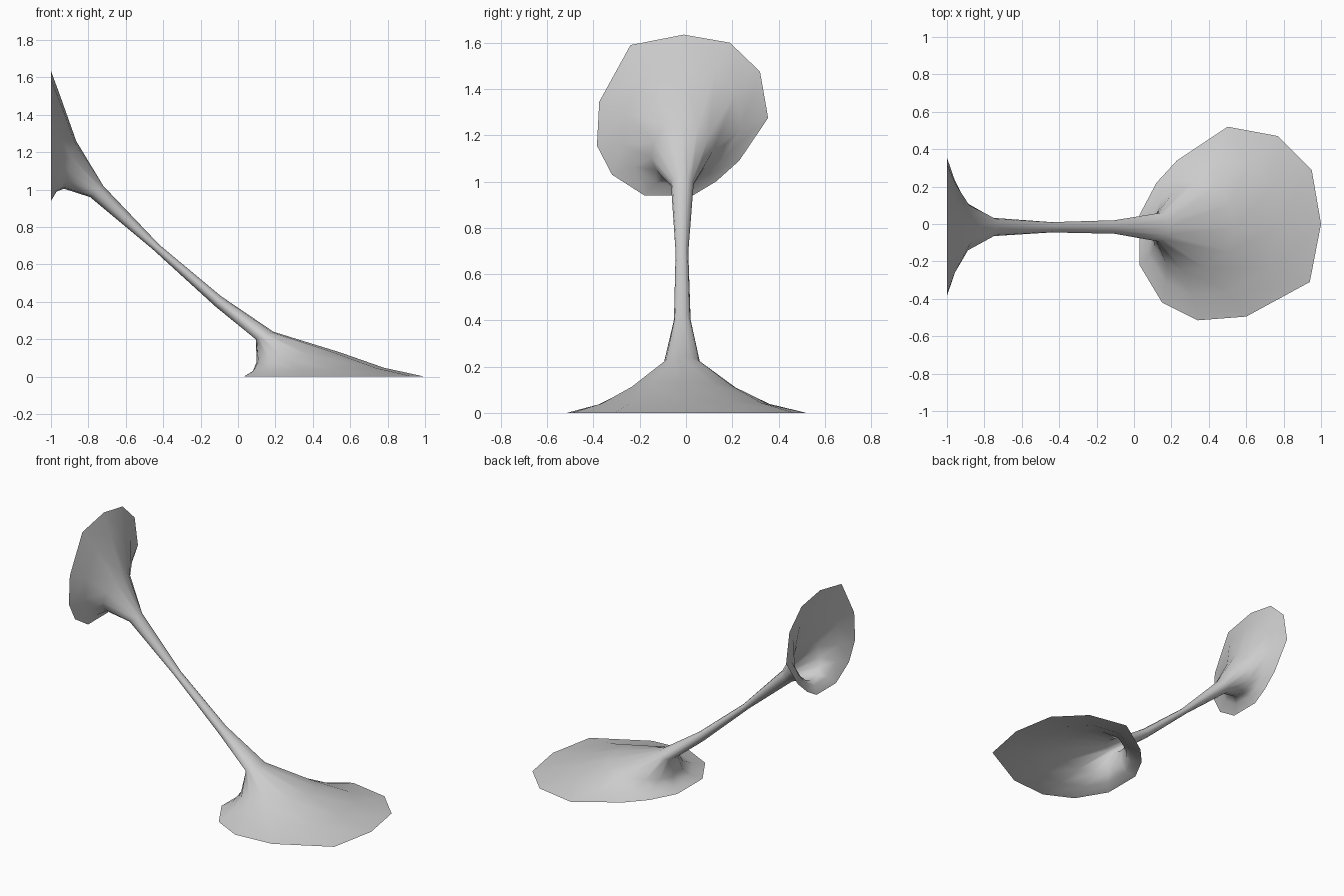
import bpy, bmesh, math

if "Cube" in bpy.data.objects:
    bpy.data.objects.remove(bpy.data.objects["Cube"])

N = 12
# rim outlines, starting at the far upper end and turning toward +y
foot = [(1, 0), (.95, .29), (.77, .47), (.5, .52), (.23, .34), (.12, .22),
        (.03, .05), (.03, -.22), (.15, -.42), (.34, -.515), (.6, -.495), (.94, -.31)]
bell = [(1.635, -.01), (1.6, .19), (1.475, .32), (1.275, .355), (1.09, .23), (1.0, .13),
        (.94, .03), (.94, -.18), (1.03, -.32), (1.155, -.385), (1.345, -.375), (1.59, -.24)]


def normalised(outline):
    a = [p[0] for p in outline]
    b = [p[1] for p in outline]
    return [((u - min(a)) / (max(a) - min(a)), (v - min(b)) / (max(b) - min(b))) for u, v in outline]


circle = [(.5 + .5 * math.cos(2 * math.pi * i / N), .5 + .5 * math.sin(2 * math.pi * i / N)) for i in range(N)]
foot_n, bell_n = normalised(foot), normalised(bell)

# sections: upper point (x, z), lower point (x, z), y range, rim shape, amount of rim shape
sections = [
    ((-1, 1.635), (-1, .94), (-.385, .355), bell_n, 1),
    ((-.95, 1.5), (-.97, .99), (-.27, .24), bell_n, .9),
    ((-.865, 1.26), (-.93, 1.005), (-.15, .115), bell_n, .6),
    ((-.72, 1.02), (-.79, .96), (-.065, .033), bell_n, .1),
    ((-.42, .705), (-.46, .685), (-.045, .01), bell_n, 0),
    ((-.09, .43), (-.12, .375), (-.052, .02), foot_n, 0),
    ((.19, .24), (.095, .2), (-.095, .06), foot_n, .2),
    ((.54, .132), (.1, .08), (-.25, .22), foot_n, .7),
    ((.78, .048), (.08, .03), (-.38, .36), foot_n, .95),
    ((1, 0), (.03, 0), (-.515, .52), foot_n, 1),
]

# one open sheet lofted through the sections
bm = bmesh.new()
rings = []
for up, low, (y0, y1), shape, k in sections:
    ring = []
    for (s, w), (cs, cw) in zip(shape, circle):
        s, w = cs + (s - cs) * k, cw + (w - cw) * k
        ring.append(bm.verts.new((low[0] + (up[0] - low[0]) * s, y0 + (y1 - y0) * w,
                                  low[1] + (up[1] - low[1]) * s)))
    rings.append(ring)
for r, q in zip(rings, rings[1:]):
    for i in range(N):
        j = (i + 1) % N
        bm.faces.new((r[i], r[j], q[j], q[i])).smooth = True
bmesh.ops.recalc_face_normals(bm, faces=bm.faces)
# the neck faces must point away from its axis
bm.normal_update()
top_face = max((f for f in bm.faces if abs(f.calc_center_median().x + .25) < .1),
               key=lambda f: f.calc_center_median().z)
if top_face.normal.z < 0:
    bmesh.ops.reverse_faces(bm, faces=bm.faces)
mesh = bpy.data.meshes.new("flared_tube")
bm.to_mesh(mesh)
bm.free()
bpy.context.collection.objects.link(bpy.data.objects.new("flared_tube", mesh))
